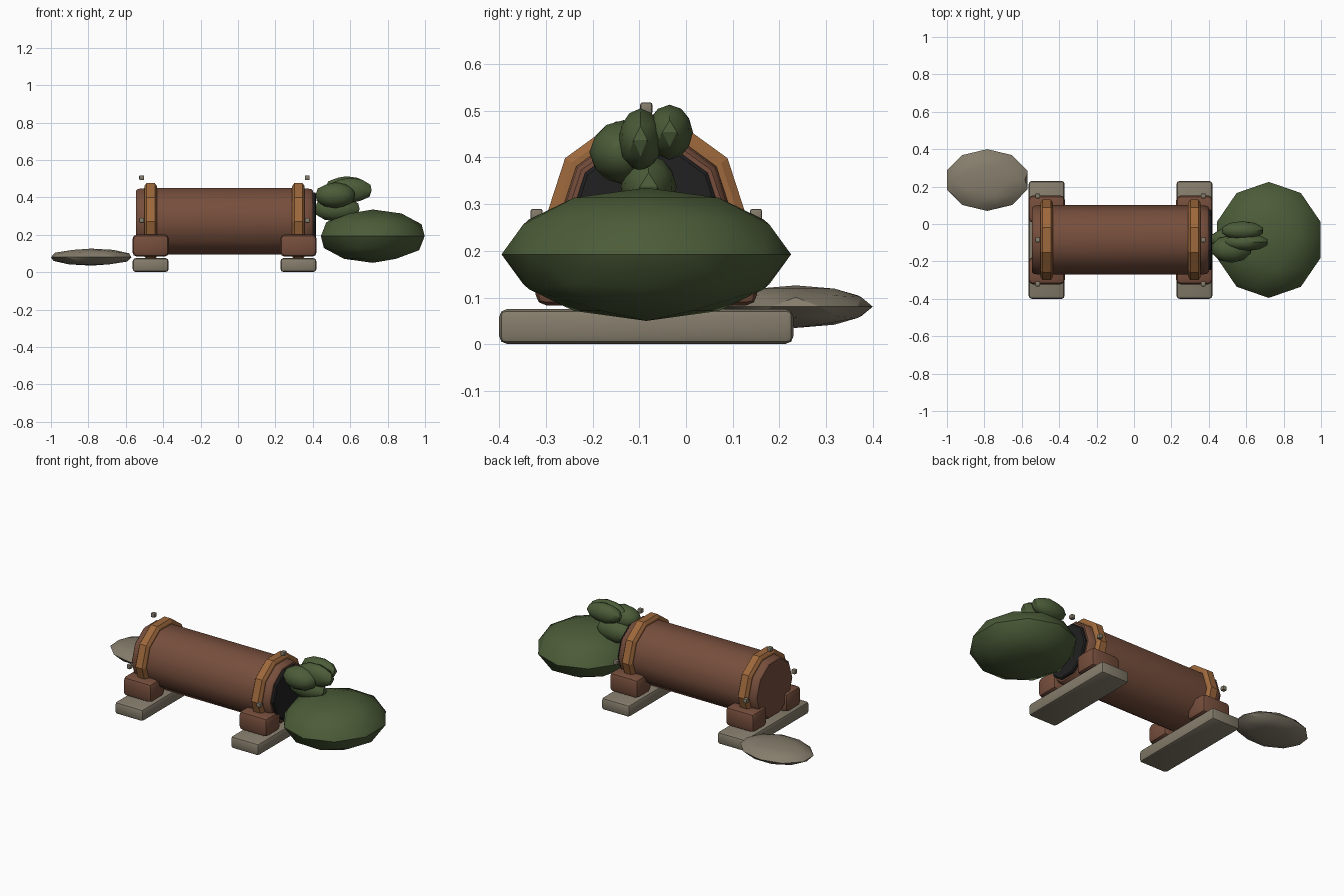
import bpy, bmesh, math
from mathutils import Vector

cube = bpy.data.objects.get("Cube")
if cube:
    bpy.data.objects.remove(cube, do_unlink=True)

AXIS_Y, AXIS_Z = -0.085, 0.272   # centre line of the barrel
SIDES = 10


def material(name, rgb):
    m = bpy.data.materials.new(name)
    m.use_nodes = True
    m.diffuse_color = (*rgb, 1)
    m.node_tree.nodes["Principled BSDF"].inputs["Base Color"].default_value = (*rgb, 1)
    return m


BROWN = material("brown", (0.18, 0.076, 0.045))
BRONZE = material("bronze", (0.34, 0.14, 0.045))
BLACK = material("black", (0.015, 0.015, 0.016))
GREEN = material("leaf green", (0.072, 0.108, 0.04))
STONE = material("stone grey", (0.235, 0.205, 0.15))


def finish(name, bm, mat, smooth=None):
    bmesh.ops.recalc_face_normals(bm, faces=bm.faces[:])
    me = bpy.data.meshes.new(name)
    bm.to_mesh(me)
    bm.free()
    me.materials.append(mat)
    ob = bpy.data.objects.new(name, me)
    bpy.context.scene.collection.objects.link(ob)
    if smooth:
        bpy.ops.object.select_all(action="DESELECT")
        ob.select_set(True)
        bpy.context.view_layer.objects.active = ob
        bpy.ops.object.shade_smooth_by_angle(angle=math.radians(smooth))
    return ob


def turned(name, profile, mat, closed=False, smooth=None):
    """Turn (x, radius) points around the barrel axis."""
    bm = bmesh.new()
    rings = []
    for x, r in profile:
        angles = [2 * math.pi * i / SIDES for i in range(SIDES)]
        rings.append([bm.verts.new((x, AXIS_Y + r * math.cos(a), AXIS_Z + r * math.sin(a)))
                      for a in angles])
    pairs = list(zip(rings, rings[1:]))
    if closed:
        pairs.append((rings[-1], rings[0]))
    else:
        bm.faces.new(rings[0])
        bm.faces.new(rings[-1])
    for a, b in pairs:
        for i in range(SIDES):
            j = (i + 1) % SIDES
            bm.faces.new((a[i], a[j], b[j], b[i]))
    return finish(name, bm, mat, smooth)


def block(name, centre, size, bevel, mat):
    bm = bmesh.new()
    bmesh.ops.create_cube(bm, size=1)
    bmesh.ops.scale(bm, vec=size, verts=bm.verts[:])
    bmesh.ops.bevel(bm, geom=bm.edges[:], offset=bevel, segments=2,
                    profile=0.5, affect="EDGES")
    bmesh.ops.translate(bm, vec=centre, verts=bm.verts[:])
    return finish(name, bm, mat, 35)


def blob(name, low, high, mat):
    """Faceted ellipsoid filling the box between two corners."""
    low, high = Vector(low), Vector(high)
    bm = bmesh.new()
    bmesh.ops.create_icosphere(bm, subdivisions=2, radius=1)
    half = (high - low) / 2
    half.x /= math.cos(math.radians(18))
    bmesh.ops.scale(bm, vec=half, verts=bm.verts[:])
    bmesh.ops.translate(bm, vec=(low + high) / 2, verts=bm.verts[:])
    return finish(name, bm, mat, 30)


# Barrel with slightly narrowed ends, and its dark mouth
turned("barrel", [(-0.545, 0.172), (-0.535, 0.182), (-0.5, 0.186), (0.35, 0.186),
                  (0.39, 0.182), (0.4, 0.172)], BROWN, smooth=40)
turned("barrel_mouth", [(0.39, 0.162), (0.412, 0.162), (0.417, 0.155)], BLACK)

# Bands around the barrel
for side, x in (("right", -0.467), ("left", 0.323)):
    turned(side + "_band", [(x - 0.033, 0.175), (x - 0.033, 0.198), (x - 0.022, 0.215),
                            (x + 0.022, 0.215), (x + 0.033, 0.198), (x + 0.033, 0.175)],
           BRONZE, closed=True)

# Supports: sleeper, two cradle blocks and bolts at each end
for side, x in (("right", -0.467), ("left", 0.323)):
    block(side + "_sleeper", (x, AXIS_Y, 0.038), (0.192, 0.63, 0.074), 0.016, STONE)
    for end, s in (("front", -1), ("back", 1)):
        block(f"{side}_{end}_cradle", (x, AXIS_Y + s * 0.165, 0.142),
              (0.195, 0.145, 0.118), 0.024, BROWN)
    for place, dy, dz in (("front", -0.235, 0.005), ("top", 0, 0.233), ("back", 0.235, 0.005)):
        block(f"{side}_{place}_bolt", (x - 0.048 if x < 0 else x + 0.047,
                                       AXIS_Y + dy, AXIS_Z + dz),
              (0.026, 0.026, 0.026), 0.005, STONE)

# Shrub and the foliage tuft growing from the mouth
blob("shrub", (0.443, -0.395, 0.05), (0.998, 0.225, 0.335), GREEN)
blob("tuft_base", (0.41, -0.14, 0.27), (0.65, -0.02, 0.405), GREEN)
blob("tuft_front", (0.415, -0.207, 0.342), (0.625, -0.06, 0.48), GREEN)
blob("tuft_middle", (0.48, -0.145, 0.37), (0.715, -0.05, 0.505), GREEN)
blob("tuft_back", (0.47, -0.085, 0.395), (0.69, 0.015, 0.513), GREEN)

# Loose flat rock
blob("rock", (-1.0, 0.07, 0.035), (-0.57, 0.4, 0.126), STONE)
